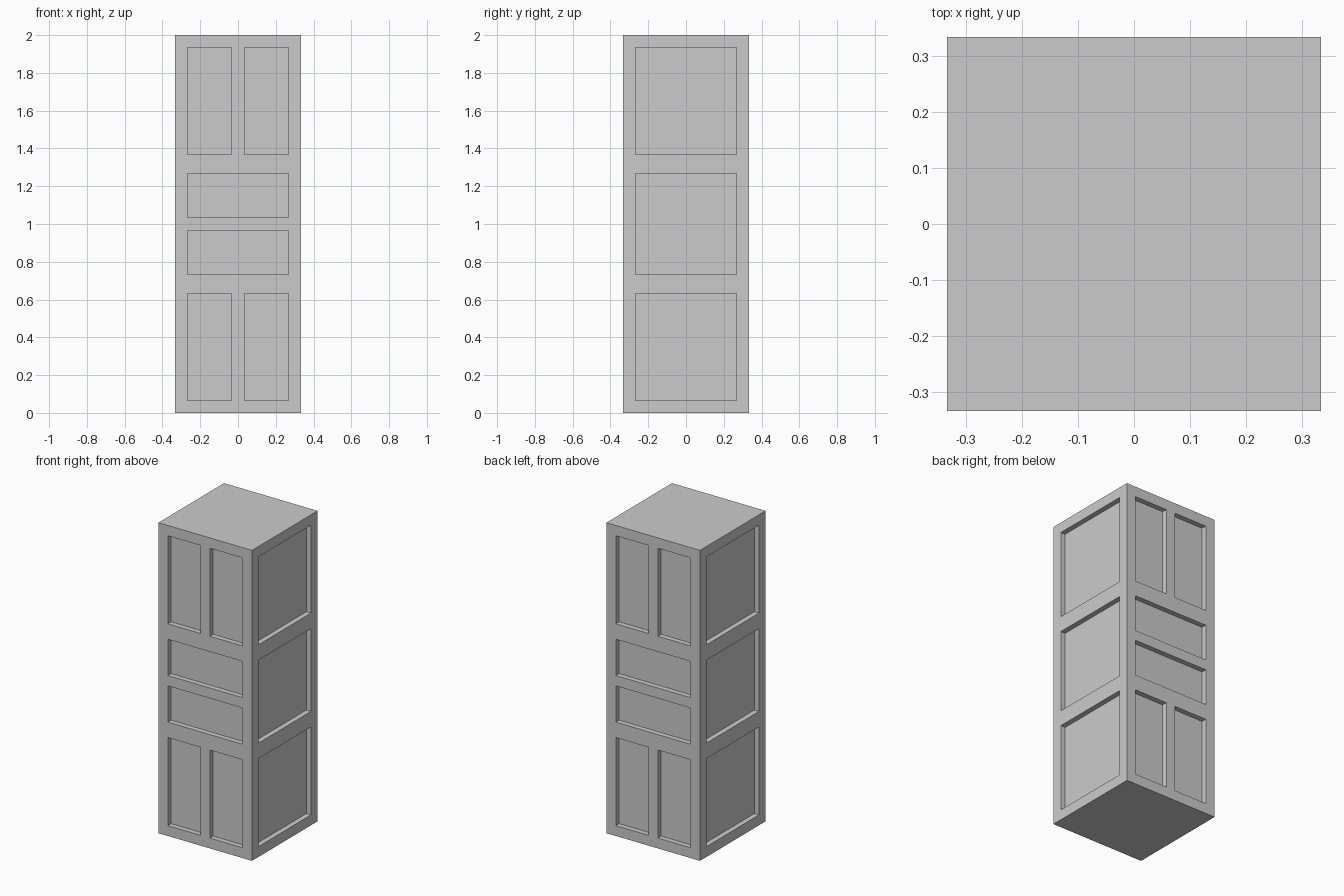
import bpy
import bmesh
from mathutils import Matrix, Vector

if "Cube" in bpy.data.objects:
    bpy.data.objects.remove(bpy.data.objects["Cube"], do_unlink=True)

UNIT = 1 / 30       # module for all rails and panels
HALF = 10           # half width of the cabinet, in modules
HEIGHT = 60

# Panel rectangles in modules: (left, right, bottom, top)
LEAF = (1, 8)
front_panels = [(-8, 8, 22, 29), (-8, 8, 31, 38)]
for bottom, top in ((2, 19), (41, 58)):
    front_panels += [(LEAF[0], LEAF[1], bottom, top), (-LEAF[1], -LEAF[0], bottom, top)]
side_panels = [(-8, 8, 2, 19), (-8, 8, 22, 38), (-8, 8, 41, 58)]


def add_box(bm, low, high, turn=Matrix()):
    """Add a box between two corners, turned about the z axis."""
    low, high = Vector(low) * UNIT, Vector(high) * UNIT
    place = Matrix.Translation((low + high) / 2) @ Matrix.Diagonal((*(high - low), 1))
    bmesh.ops.create_cube(bm, size=1, matrix=turn @ place)


def make_object(name, bm):
    mesh = bpy.data.meshes.new(name)
    bm.to_mesh(mesh)
    bm.free()
    obj = bpy.data.objects.new(name, mesh)
    bpy.context.collection.objects.link(obj)
    return obj


# Grey paint
paint = bpy.data.materials.new("light_grey")
paint.use_nodes = True
grey = (0.6, 0.6, 0.6, 1)
paint.diffuse_color = grey
paint.node_tree.nodes["Principled BSDF"].inputs["Base Color"].default_value = grey

# Cabinet body
bm = bmesh.new()
add_box(bm, (-HALF, -HALF, 0), (HALF, HALF, HEIGHT))
cabinet = make_object("cabinet_body", bm)
cabinet.data.materials.append(paint)

# Recess cutters on all four sides, one module deep
bm = bmesh.new()
for quarter in range(4):
    turn = Matrix.Rotation(quarter * 1.5707963, 4, "Z")
    for left, right, bottom, top in (side_panels if quarter % 2 else front_panels):
        add_box(bm, (left, -HALF - 1, bottom), (right, 1 - HALF, top), turn)
cutter = make_object("panel_cutter", bm)
cutter.data.materials.append(paint)
cutter.hide_render = True

# Cut the recessed panels, then discard the cutter
cut = cabinet.modifiers.new("recessed_panels", "BOOLEAN")
cut.operation = "DIFFERENCE"
cut.solver = "EXACT"
cut.object = cutter
bpy.context.view_layer.update()
graph = bpy.context.evaluated_depsgraph_get()
carved = bpy.data.meshes.new_from_object(cabinet.evaluated_get(graph))
cabinet.modifiers.clear()
cabinet.data = carved
carved.name = "cabinet_body"
bpy.data.objects.remove(cutter, do_unlink=True)
